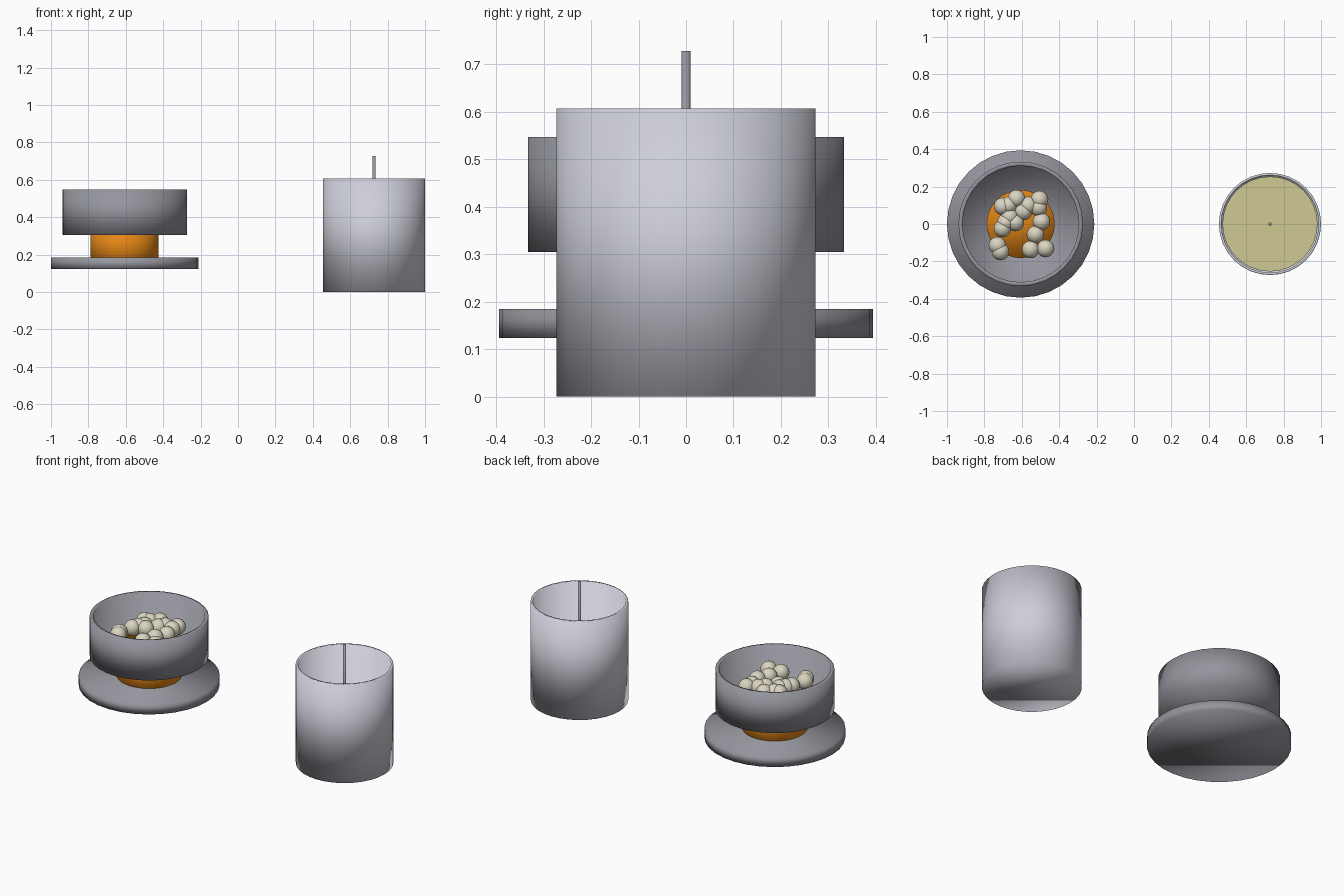
import bpy
import bmesh

if "Cube" in bpy.data.objects:
    bpy.data.objects.remove(bpy.data.objects["Cube"])


def material(name, rgb):
    m = bpy.data.materials.new(name)
    m.diffuse_color = (*rgb, 1.0)
    m.use_nodes = True
    m.node_tree.nodes["Principled BSDF"].inputs["Base Color"].default_value = m.diffuse_color
    return m


JAR_GREY = material("pale_glass_grey", (0.62, 0.62, 0.70))
DARK_GREY = material("ceramic_grey", (0.30, 0.30, 0.34))
AMBER = material("amber_orange", (0.78, 0.24, 0.008))
WAX = material("yellow_wax", (0.62, 0.59, 0.29))
CREAM = material("cream_beads", (0.70, 0.66, 0.53))


def finish(name, mat, smooth):
    ob = bpy.context.object
    ob.name = name
    ob.data.materials.append(mat)
    if smooth:
        bpy.ops.object.shade_smooth()
    return ob


def cylinder(name, x, radius, z0, z1, mat, smooth=True):
    bpy.ops.mesh.primitive_cylinder_add(
        vertices=32, radius=radius, depth=z1 - z0, location=(x, 0, (z0 + z1) / 2))
    return finish(name, mat, smooth)


def open_cup(name, x, radius, z0, z1, wall, mat):
    """Cylinder without its lid, thickened inward."""
    ob = cylinder(name, x, radius, z0, z1, mat)
    bm = bmesh.new()
    bm.from_mesh(ob.data)
    lids = [f for f in bm.faces if f.normal.z > 0.9]
    bmesh.ops.delete(bm, geom=lids, context='FACES')
    bm.to_mesh(ob.data)
    bm.free()
    mod = ob.modifiers.new("wall", 'SOLIDIFY')
    mod.thickness = wall
    mod.offset = -1
    return ob


# Burner: base plate, amber core and bowl
BX = -0.606
cylinder("base_plate", BX, 0.394, 0.123, 0.184, DARK_GREY)
cylinder("amber_core", BX, 0.182, 0.125, 0.364, AMBER)
open_cup("bowl", BX, 0.333, 0.304, 0.547, 0.022, DARK_GREY)

# Resin beads scattered in the bowl
BEADS = [(-.628, .136), (-.703, .094), (-.672, .100), (-.505, .131), (-.511, .088),
         (-.565, .100), (-.591, .067), (-.634, .008), (-.665, .040), (-.686, .008),
         (-.703, -.024), (-.495, .013), (-.527, -.056), (-.553, -.136),
         (-.473, -.131), (-.730, -.115), (-.714, -.147)]
for i, (x, y) in enumerate(BEADS):
    bpy.ops.mesh.primitive_uv_sphere_add(
        segments=24, ring_count=12, radius=0.047, location=(x, y, 0.458))
    finish(f"bead_{i + 1}", CREAM, True)

# Candle: jar, wax and wick
CX = 0.727
open_cup("candle_jar", CX, 0.273, 0.0, 0.607, 0.013, JAR_GREY)
cylinder("wax", CX, 0.254, 0.03, 0.33, WAX, smooth=False)
cylinder("wick", CX, 0.009, 0.005, 0.728, DARK_GREY)
